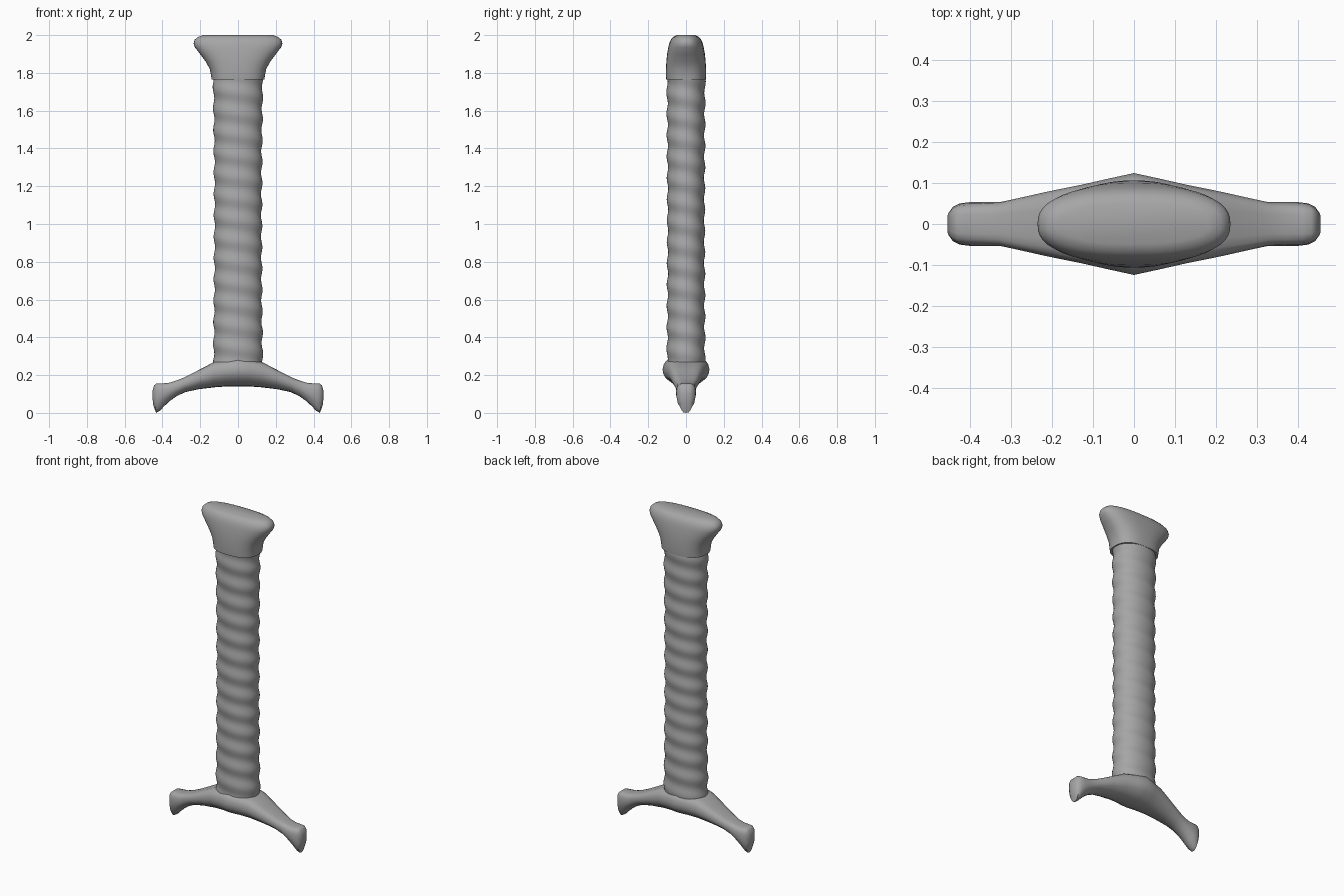
import bpy, bmesh, math

cube = bpy.data.objects.get("Cube")
if cube:
    bpy.data.objects.remove(cube, do_unlink=True)

grey = bpy.data.materials.new("plain grey")
grey.use_nodes = True
GREY = (0.38, 0.38, 0.38, 1)
grey.diffuse_color = GREY
grey.node_tree.nodes["Principled BSDF"].inputs["Base Color"].default_value = GREY


def loft(name, rings, angle):
    """Skin a list of closed rings and cap both ends."""
    bm = bmesh.new()
    loops = [[bm.verts.new(p) for p in ring] for ring in rings]
    n = len(loops[0])
    for a, b in zip(loops, loops[1:]):
        for i in range(n):
            j = (i + 1) % n
            bm.faces.new((a[i], a[j], b[j], b[i]))
    bm.faces.new(loops[0][::-1])
    bm.faces.new(loops[-1])
    bmesh.ops.recalc_face_normals(bm, faces=bm.faces)
    mesh = bpy.data.meshes.new(name)
    bm.to_mesh(mesh)
    bm.free()
    mesh.materials.append(grey)
    obj = bpy.data.objects.new(name, mesh)
    bpy.context.collection.objects.link(obj)
    bpy.ops.object.select_all(action='DESELECT')
    obj.select_set(True)
    bpy.context.view_layer.objects.active = obj
    bpy.ops.object.shade_smooth_by_angle(angle=math.radians(angle))
    return obj


def oval(z, hx, hy, power, ripple=0.0, turns=0.0, n=48):
    """Horizontal superellipse ring, optionally with a spiral ripple."""
    ring = []
    for i in range(n):
        a = math.tau * i / n
        c, s = math.cos(a), math.sin(a)
        r = ripple * math.cos(math.tau * turns + a)
        x = math.copysign(abs(c) ** (2 / power), c) * (hx + r)
        y = math.copysign(abs(s) ** (2 / power), s) * (hy + r)
        ring.append((x, y, z))
    return ring


# Grip: oval column with a shallow wound ripple, slightly thicker at the ends
grip_rings = []
low, high, steps = 0.2, 1.78, 126
for k in range(steps + 1):
    t = k / steps
    swell = 0.006 * (2 * t - 1) ** 2
    grip_rings.append(oval(low + (high - low) * t, 0.125 + swell, 0.098 + swell / 2,
                           2.1, ripple=0.004, turns=14 * t))
loft("grip", grip_rings, 40)

# Pommel: flared oval cap, (height, half width, half depth)
pommel_profile = [
    (1.765, 0.140, 0.105), (1.78, 0.142, 0.106), (1.82, 0.149, 0.106),
    (1.86, 0.171, 0.104), (1.90, 0.201, 0.100), (1.935, 0.228, 0.094),
    (1.955, 0.235, 0.089), (1.975, 0.230, 0.081), (1.99, 0.213, 0.068),
    (2.0, 0.185, 0.048)]
loft("pommel", [oval(z, hx, hy, 2.5) for z, hx, hy in pommel_profile], 50)

# Guard: (top x, top z, bottom x, bottom z, half depth) from centre to tip
stations = [
    (0.0, 0.29, 0.0, 0.14, 0.124), (0.06, 0.281, 0.06, 0.14, 0.111),
    (0.13, 0.268, 0.12, 0.136, 0.096), (0.21, 0.226, 0.21, 0.125, 0.079),
    (0.29, 0.185, 0.28, 0.11, 0.062), (0.33, 0.17, 0.325, 0.088, 0.053),
    (0.37, 0.158, 0.36, 0.064, 0.053), (0.41, 0.156, 0.39, 0.036, 0.053),
    (0.432, 0.156, 0.415, 0.01, 0.05), (0.445, 0.145, 0.434, 0.0, 0.042),
    (0.454, 0.11, 0.45, 0.045, 0.026)]
# Half section: (height fraction, depth fraction), bottom to top
body = [(0, 0.0), (0.02, 0.35), (0.12, 0.6), (0.3, 0.88), (0.45, 0.97), (0.6, 1.0),
        (0.75, 0.96), (0.88, 0.88), (0.96, 0.72), (1, 0.45), (1, 0.0)]
outline = body + [(v, -w) for v, w in reversed(body[1:-1])]


def guard_ring(station, side):
    tx, tz, bx, bz, depth = station
    return [(side * (bx + (tx - bx) * v), depth * w, bz + (tz - bz) * v)
            for v, w in outline]


guard_rings = [guard_ring(s, -1) for s in reversed(stations[1:])]
guard_rings += [guard_ring(s, 1) for s in stations]
loft("crossguard", guard_rings, 50)
